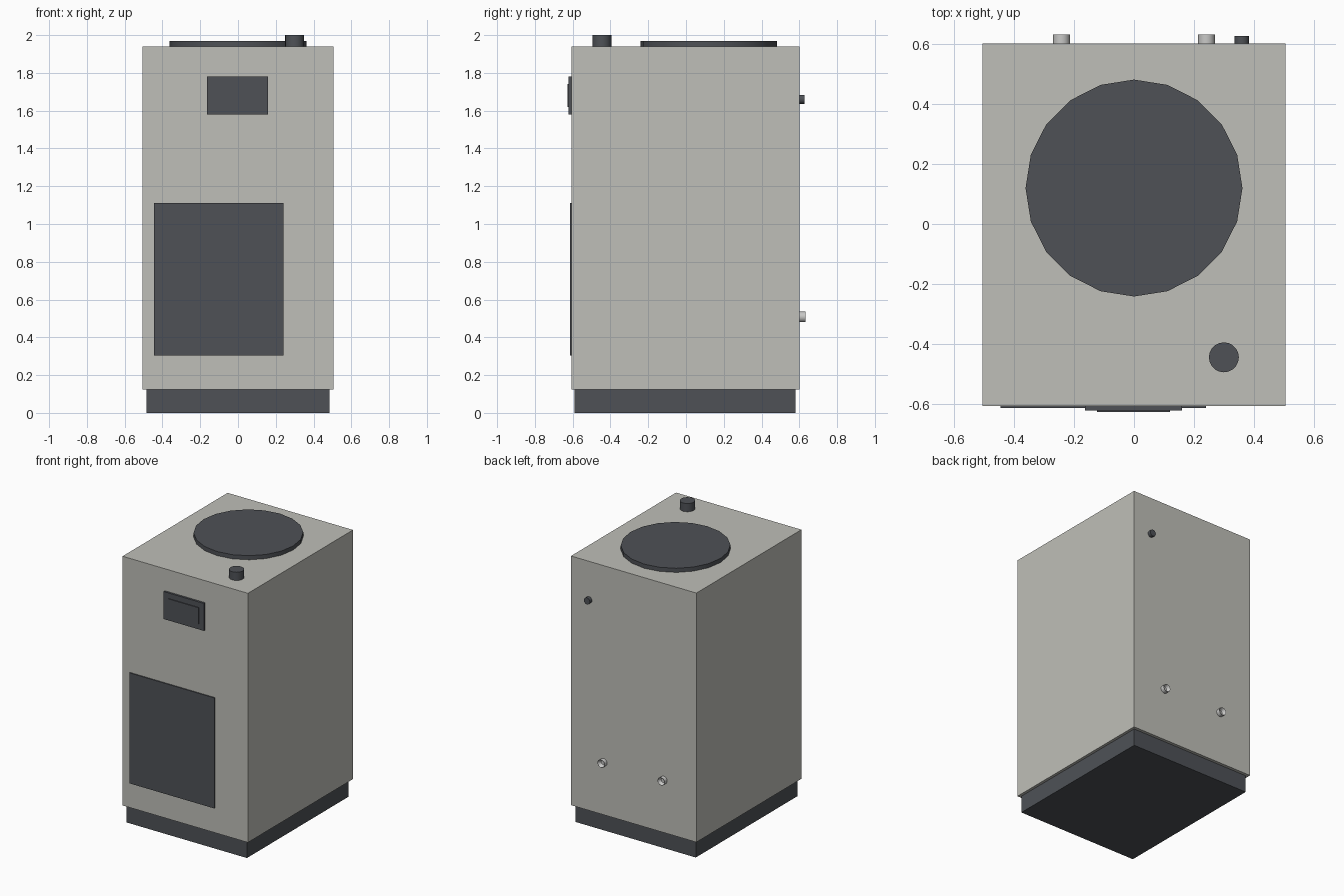
import bpy, bmesh, math
from mathutils import Matrix

cube = bpy.data.objects.get("Cube")
if cube:
    bpy.data.objects.remove(cube, do_unlink=True)


def material(name, rgb):
    m = bpy.data.materials.new(name)
    m.use_nodes = True
    m.diffuse_color = (*rgb, 1)
    m.node_tree.nodes["Principled BSDF"].inputs["Base Color"].default_value = (*rgb, 1)
    return m


GREY = material("warm light grey", (0.52, 0.52, 0.48))
DARK = material("dark slate", (0.077, 0.083, 0.094))
SILVER = material("silver", (0.58, 0.58, 0.57))


def add(name, bm, mat, smooth=False):
    mesh = bpy.data.meshes.new(name)
    bmesh.ops.recalc_face_normals(bm, faces=bm.faces)
    bm.to_mesh(mesh)
    bm.free()
    mesh.materials.append(mat)
    ob = bpy.data.objects.new(name, mesh)
    bpy.context.collection.objects.link(ob)
    if smooth:
        bpy.ops.object.select_all(action="DESELECT")
        ob.select_set(True)
        bpy.context.view_layer.objects.active = ob
        bpy.ops.object.shade_smooth_by_angle(angle=math.radians(30))
    return ob


def box(name, mat, xs, ys, zs):
    bm = bmesh.new()
    spans = (xs, ys, zs)
    size = Matrix.Diagonal([b - a for a, b in spans] + [1])
    centre = Matrix.Translation([(a + b) / 2 for a, b in spans])
    bmesh.ops.create_cube(bm, size=1, matrix=centre @ size)
    return add(name, bm, mat)


def cylinder(name, mat, base, radius, length, backward=False, bore=0):
    bm = bmesh.new()
    bmesh.ops.create_cone(bm, cap_ends=True, segments=20, radius1=radius,
                          radius2=radius, depth=length,
                          matrix=Matrix.Translation((0, 0, length / 2)))
    if bore:  # hollow the outer end
        bm.faces.ensure_lookup_table()
        cap = max(bm.faces, key=lambda f: f.calc_center_median().z)
        bmesh.ops.inset_region(bm, faces=[cap], thickness=radius - bore)
        bmesh.ops.translate(bm, verts=cap.verts, vec=(0, 0, -length * 0.8))
    turn = Matrix.Rotation(-math.pi / 2 if backward else 0, 4, "X")
    bm.transform(Matrix.Translation(base) @ turn)
    return add(name, bm, mat, smooth=True)


FRONT, BACK, TOP = -0.607, 0.602, 1.94

# Cabinet on a recessed plinth
box("plinth", DARK, (-0.485, 0.485), (-0.59, 0.58), (0, 0.125))
box("cabinet", GREY, (-0.505, 0.505), (FRONT, BACK), (0.125, TOP))

# Front door and control panel with raised display
box("door_panel", DARK, (-0.445, 0.24), (FRONT - 0.008, FRONT), (0.305, 1.11))
box("control_panel", DARK, (-0.163, 0.16), (FRONT - 0.015, FRONT), (1.58, 1.78))
box("display", DARK, (-0.123, 0.12), (FRONT - 0.021, FRONT - 0.015), (1.62, 1.74))

# Rectangular handle frame, extruded from a ring
bm = bmesh.new()
corners = [(0.345, 0.915), (0.415, 0.915), (0.415, 1.41), (0.345, 1.41)]
face = bm.faces.new([bm.verts.new((x, FRONT, z)) for x, z in corners])
bmesh.ops.inset_region(bm, faces=[face], thickness=0.013)
bmesh.ops.delete(bm, geom=[face], context="FACES_ONLY")
ring = bmesh.ops.extrude_face_region(bm, geom=bm.faces[:])["geom"]
bmesh.ops.translate(bm, verts=[v for v in ring if isinstance(v, bmesh.types.BMVert)],
                    vec=(0, -0.013, 0))
add("handle_frame", bm, DARK)

# Top lid and knob
cylinder("lid", DARK, (0, 0.12, TOP), 0.362, 0.03)
cylinder("top_knob", DARK, (0.30, -0.445, TOP), 0.05, 0.06)

# Rear connections
for side, x in (("right", -0.242), ("left", 0.242)):
    cylinder(side + "_pipe", SILVER, (x, BACK, 0.508), 0.028, 0.03, True, 0.016)
cylinder("cable_gland", DARK, (0.36, BACK, 1.66), 0.024, 0.025, True)
